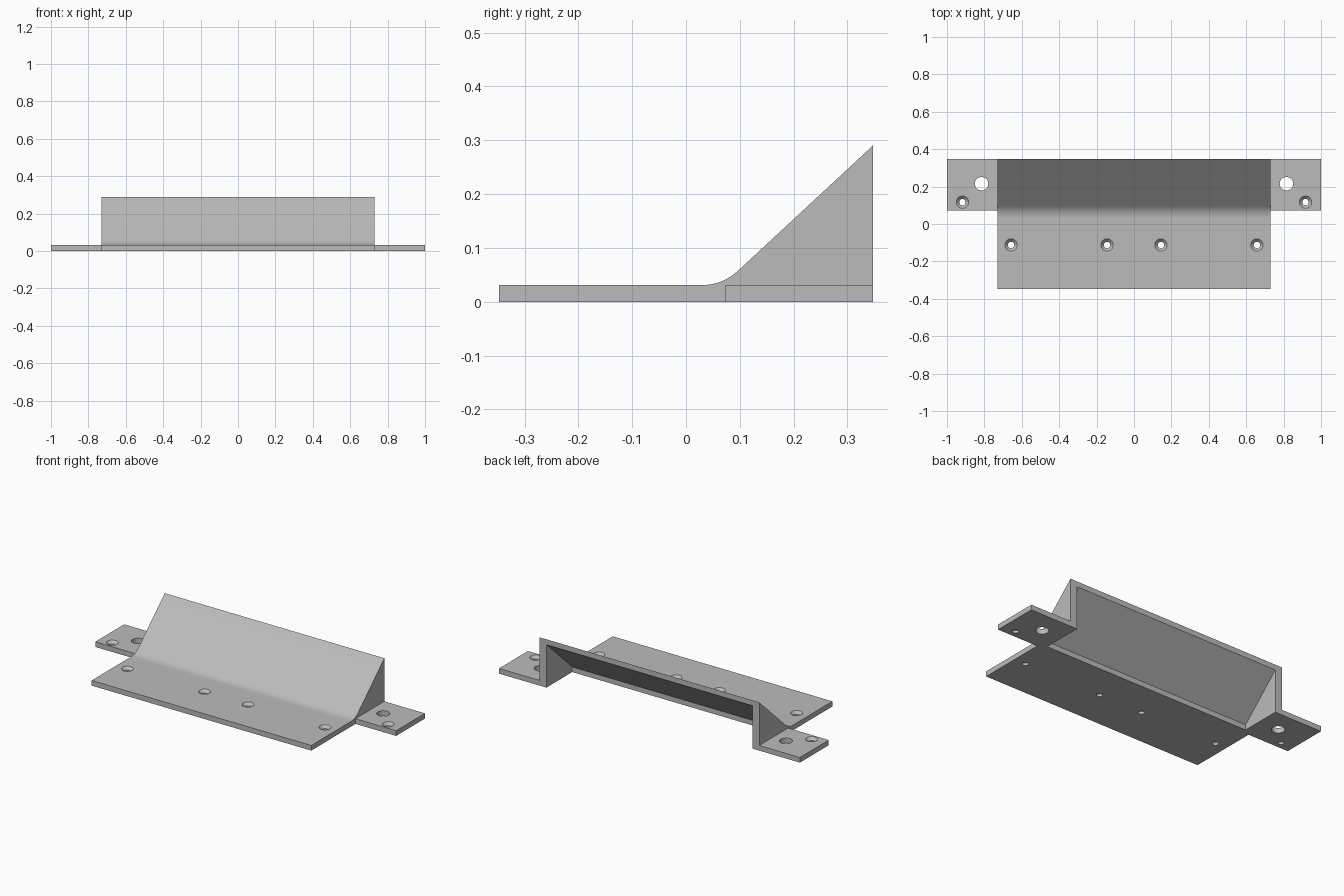
import bpy, bmesh
from math import radians, sin, cos, tan, atan2
from mathutils import Vector

cube = bpy.data.objects.get("Cube")
if cube:
    bpy.data.objects.remove(cube, do_unlink=True)

# Main dimensions
PLATE = 0.031
DEPTH = 0.347
HEIGHT = 0.29
HALF = 0.73
WALL = 0.045
TAB_FRONT = 0.073
BEND = 0.068       # where the plate and the ramp would meet
FILLET = 0.098
ramp = atan2(HEIGHT - PLATE, DEPTH - BEND)

grey = bpy.data.materials.new("plain grey")
grey.use_nodes = True
COLOR = (0.5, 0.5, 0.5, 1)
grey.diffuse_color = COLOR
grey.node_tree.nodes["Principled BSDF"].inputs["Base Color"].default_value = COLOR


def finish(name, bm):
    bmesh.ops.recalc_face_normals(bm, faces=bm.faces)
    mesh = bpy.data.meshes.new(name)
    bm.to_mesh(mesh)
    bm.free()
    mesh.materials.append(grey)
    obj = bpy.data.objects.new(name, mesh)
    bpy.context.collection.objects.link(obj)
    return obj


def extrude_x(name, profile, x0, x1):
    """Solid from a (y, z) outline swept from x0 to x1."""
    bm = bmesh.new()
    face = bm.faces.new([bm.verts.new((x0, y, z)) for y, z in profile])
    out = bmesh.ops.extrude_face_region(bm, geom=[face])
    verts = [g for g in out["geom"] if isinstance(g, bmesh.types.BMVert)]
    bmesh.ops.translate(bm, verts=verts, vec=Vector((x1 - x0, 0, 0)))
    return finish(name, bm)


def lathe(name, x, y, profile, sides=32):
    """Round cutter from (radius, z) rings."""
    bm = bmesh.new()
    rings = [[bm.verts.new((x + r * cos(radians(360 * i / sides)),
                            y + r * sin(radians(360 * i / sides)), z))
              for i in range(sides)] for r, z in profile]
    for a, b in zip(rings, rings[1:]):
        for i in range(sides):
            j = (i + 1) % sides
            bm.faces.new((a[i], a[j], b[j], b[i]))
    bm.faces.new(rings[0][::-1])
    bm.faces.new(rings[-1])
    return finish(name, bm)


def combine(target, tool, operation):
    tool.hide_render = True
    mod = target.modifiers.new(operation.lower(), 'BOOLEAN')
    mod.operation = operation
    mod.solver = 'EXACT'
    mod.object = tool
    bpy.context.view_layer.objects.active = target
    bpy.ops.object.modifier_apply(modifier=mod.name)
    bpy.data.objects.remove(tool, do_unlink=True)


# Plate and ramp with a rounded inside bend
start = BEND - FILLET * tan(ramp / 2)
bend = [(start + FILLET * sin(ramp * i / 10),
         PLATE + FILLET * (1 - cos(ramp * i / 10))) for i in range(11)]
outline = [(-DEPTH, 0), (-DEPTH, PLATE)] + bend + [(DEPTH, HEIGHT), (DEPTH, 0)]
bracket = extrude_x("ramp_bracket", outline, -HALF, HALF)

# Mounting tabs at both ends
for side in (-1, 1):
    rect = [(TAB_FRONT, 0), (TAB_FRONT, PLATE), (DEPTH, PLATE), (DEPTH, 0)]
    tab = extrude_x("tab", rect, side * (HALF - WALL / 2), side)
    combine(bracket, tab, 'UNION')

# Hollow under the ramp, open below and behind
slope = tan(ramp)
front = 0.102
back = DEPTH + 0.1
top = HEIGHT - 0.032
lip = top - (DEPTH - front) * slope
hollow = [(front, -0.1), (front, lip), (back, lip + (back - front) * slope), (back, -0.1)]
inner = HALF - WALL
combine(bracket, extrude_x("hollow_cutter", hollow, -inner, inner), 'DIFFERENCE')

# Countersunk screw holes and plain tab holes
SCREW = [(0.017, -0.05), (0.017, PLATE - 0.016), (0.033, PLATE), (0.033, PLATE + 0.02)]
PLAIN = [(0.036, -0.05), (0.036, PLATE + 0.05)]
for x, y, profile in ((0.144, -0.112, SCREW), (0.657, -0.112, SCREW),
                      (0.917, 0.117, SCREW), (0.815, 0.215, PLAIN)):
    for side in (-1, 1):
        combine(bracket, lathe("hole_cutter", side * x, y, profile), 'DIFFERENCE')

# Smooth bend and holes, crisp edges elsewhere
bpy.ops.object.select_all(action='DESELECT')
bracket.select_set(True)
bpy.context.view_layer.objects.active = bracket
bpy.ops.object.shade_smooth_by_angle(angle=radians(25))
